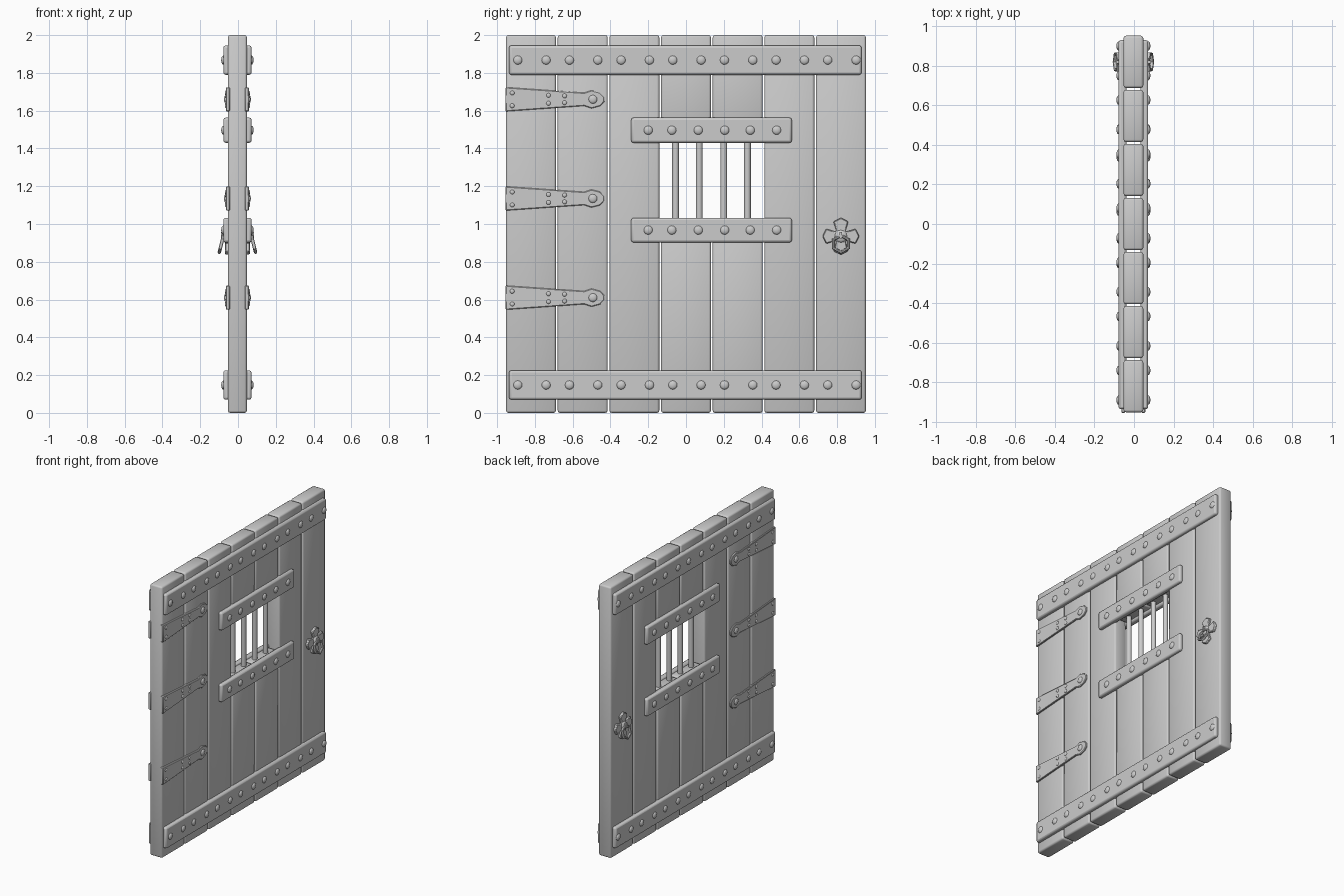
import bpy, bmesh, math
from mathutils import Matrix, Vector

cube = bpy.data.objects.get("Cube")
if cube:
    bpy.data.objects.remove(cube, do_unlink=True)

CENTRE_X = -0.003
FACE = 0.05          # half thickness of the planks
PITCH = 0.2735       # plank spacing

grey = bpy.data.materials.new("plain_grey")
grey.use_nodes = True
colour = (0.6, 0.6, 0.6, 1)
grey.diffuse_color = colour
grey.node_tree.nodes["Principled BSDF"].inputs["Base Color"].default_value = colour


def finish(name, bm, mirror=False, bevel=0, segments=1, sharp=True):
    """Turn a bmesh into a shaded object, optionally repeated on the other face."""
    bmesh.ops.recalc_face_normals(bm, faces=bm.faces)
    mesh = bpy.data.meshes.new(name)
    bm.to_mesh(mesh)
    bm.free()
    mesh.materials.append(grey)
    obj = bpy.data.objects.new(name, mesh)
    bpy.context.collection.objects.link(obj)
    obj.location.x = CENTRE_X
    if bevel:
        mod = obj.modifiers.new("soft_edges", "BEVEL")
        mod.width, mod.segments = bevel, segments
        mod.limit_method = "ANGLE"
        mod.angle_limit = math.radians(50)
    if mirror:
        obj.modifiers.new("other_face", "MIRROR")
    bpy.ops.object.select_all(action="DESELECT")
    obj.select_set(True)
    bpy.context.view_layer.objects.active = obj
    if sharp:
        bpy.ops.object.shade_smooth_by_angle(angle=math.radians(40))
    else:
        bpy.ops.object.shade_smooth()
    return obj


def add_box(bm, x, y, z):
    size = Matrix.Diagonal((x[1] - x[0], y[1] - y[0], z[1] - z[0], 1))
    mid = Vector([sum(r) / 2 for r in (x, y, z)])
    bmesh.ops.create_cube(bm, size=1, matrix=Matrix.Translation(mid) @ size)


def add_prism(bm, outline, x0, x1):
    """Extrude a (y, z) outline along x."""
    face = bm.faces.new([bm.verts.new((x0, y, z)) for y, z in outline])
    new = bmesh.ops.extrude_face_region(bm, geom=[face])["geom"]
    bmesh.ops.translate(bm, vec=(x1 - x0, 0, 0),
                        verts=[v for v in new if isinstance(v, bmesh.types.BMVert)])


def add_rivet(bm, x, y, z, radius, height):
    place = Matrix.Translation((x, y, z)) @ Matrix.Diagonal((height, radius, radius, 1))
    spin = Matrix.Rotation(math.pi / 2, 4, "Y")
    bmesh.ops.create_uvsphere(bm, u_segments=12, v_segments=8, radius=1, matrix=place @ spin)


# Planks, the two middle ones split by the window
for i in range(7):
    y = (i - 3) * PITCH
    spans = [(0, 1.02), (1.45, 2)] if i in (3, 4) else [(0, 2)]
    for n, span in enumerate(spans):
        bm = bmesh.new()
        add_box(bm, (-FACE, FACE), (y - 0.132, y + 0.132), span)
        finish(f"plank_{i + 1}_{n + 1}", bm, bevel=0.012, segments=2, sharp=False)

# Window bars
bm = bmesh.new()
for y in (-0.055, 0.07, 0.2, 0.325):
    bmesh.ops.create_cone(bm, cap_ends=True, segments=12, radius1=0.018, radius2=0.018,
                          depth=0.5, matrix=Matrix.Translation((0, y, 1.235)))
finish("window_bars", bm)

# Riveted cross bands
wide = [(i - 3) * PITCH + d for i in range(7) for d in (-0.07, 0.08)]
narrow = [-0.2, -0.075, 0.065, 0.205, 0.34, 0.48]
bands = {
    "bottom_band": ((-0.937, 0.93), (0.07, 0.225), wide),
    "top_band": ((-0.937, 0.93), (1.79, 1.945), wide),
    "window_sill_band": ((-0.29, 0.56), (0.902, 1.033), narrow),
    "window_head_band": ((-0.29, 0.56), (1.43, 1.563), narrow),
}
for name, (ys, zs, spots) in bands.items():
    bm = bmesh.new()
    add_box(bm, (FACE - 0.015, 0.075), ys, zs)
    finish(name, bm, mirror=True, bevel=0.012, segments=2)
    bm = bmesh.new()
    for y in spots:
        add_rivet(bm, 0.074, y, sum(zs) / 2, 0.024, 0.012)
    finish(name + "_rivets", bm, mirror=True)

# Tapered strap hinges with a rounded eye
half = [(-0.955, 0.064), (-0.54, 0.035), (-0.5, 0.048), (-0.455, 0.036), (-0.432, 0.012)]
outline = half + [(y, -z) for y, z in reversed(half)]
for name, z0 in (("lower", 0.61), ("middle", 1.135), ("upper", 1.66)):
    bm = bmesh.new()
    add_prism(bm, [(y, z + z0) for y, z in outline], FACE - 0.01, 0.061)
    finish(name + "_hinge", bm, mirror=True, bevel=0.004)
    bm = bmesh.new()
    add_rivet(bm, 0.061, -0.493, z0, 0.023, 0.01)
    for y, dz in ((-0.92, 0.034), (-0.728, 0.021), (-0.643, 0.018)):
        for side in (-1, 1):
            add_rivet(bm, 0.061, y, z0 + side * dz, 0.012, 0.006)
    finish(name + "_hinge_rivets", bm, mirror=True)

# Handle plate with four flared lobes
HY, HZ = 0.82, 0.935
lobe = [(0.032, -45), (0.088, -27), (0.098, 0), (0.088, 27)]
points = []
for k in range(4):
    for r, a in lobe:
        t = math.radians(a + 90 * k)
        points.append((HY + r * math.cos(t), HZ + r * math.sin(t)))
bm = bmesh.new()
add_prism(bm, points, FACE - 0.01, 0.066)
finish("handle_plate", bm, mirror=True, bevel=0.005)

# Domed boss and staple that carry the ring
bm = bmesh.new()
add_rivet(bm, 0.064, HY, HZ, 0.034, 0.014)
add_box(bm, (0.06, 0.088), (HY - 0.007, HY + 0.007), (HZ - 0.012, HZ + 0.022))
finish("handle_boss", bm, mirror=True)

# Hexagonal pull ring, hanging slightly outward
bm = bmesh.new()
tilt = Matrix.Translation((0.085, HY, HZ - 0.04)) @ Matrix.Rotation(math.radians(-14), 4, "Y")
rings = []
for k in range(6):
    t = math.radians(60 * k + 30)
    rings.append([])
    for j in range(8):
        s = math.radians(45 * j)
        r = 0.046 + 0.009 * math.cos(s)
        spot = Vector((0.009 * math.sin(s), r * math.cos(t), r * math.sin(t)))
        rings[-1].append(bm.verts.new(tilt @ spot))
for k in range(6):
    a, b = rings[k], rings[(k + 1) % 6]
    for j in range(8):
        m = (j + 1) % 8
        bm.faces.new((a[j], b[j], b[m], a[m]))
finish("pull_ring", bm, mirror=True)
